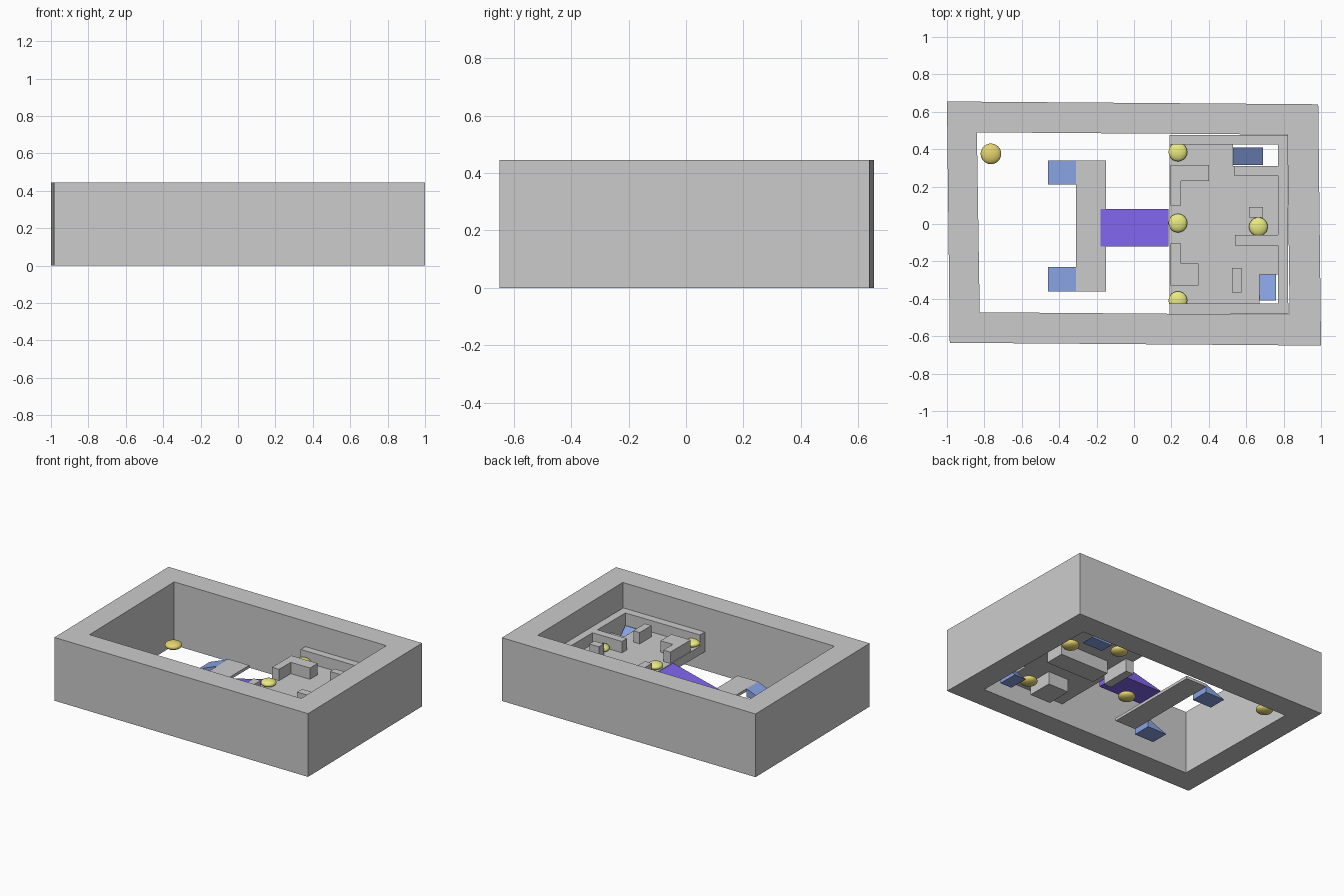
import bpy, bmesh

if "Cube" in bpy.data.objects:
    bpy.data.objects.remove(bpy.data.objects["Cube"])


def material(name, rgb):
    m = bpy.data.materials.new(name)
    m.diffuse_color = (*rgb, 1)
    m.use_nodes = True
    m.node_tree.nodes["Principled BSDF"].inputs["Base Color"].default_value = m.diffuse_color
    return m


BLUE = material("ramp_blue", (0.25, 0.37, 0.78))
VIOLET = material("ramp_violet", (0.22, 0.13, 0.85))
YELLOW = material("upper_yellow", (0.82, 0.82, 0.22))
GOLD = material("lower_gold", (0.78, 0.66, 0.16))


def finish(bm, name, mat=None):
    bmesh.ops.recalc_face_normals(bm, faces=bm.faces)
    me = bpy.data.meshes.new(name)
    bm.to_mesh(me)
    bm.free()
    ob = bpy.data.objects.new(name, me)
    bpy.context.collection.objects.link(ob)
    if mat:
        me.materials.append(mat)
    return ob


def extrude(name, pts, vec, mat=None):
    """Closed 3D profile swept along vec."""
    bm = bmesh.new()
    f = bm.faces.new([bm.verts.new(p) for p in pts])
    r = bmesh.ops.extrude_face_region(bm, geom=[f])
    vs = [v for v in r["geom"] if isinstance(v, bmesh.types.BMVert)]
    bmesh.ops.translate(bm, verts=vs, vec=vec)
    return finish(bm, name, mat)


def plan(name, pts, z0, z1):
    return extrude(name, [(x, y, z0) for x, y in pts], (0, 0, z1 - z0))


def box(name, x0, x1, y0, y1, z0, z1):
    return plan(name, [(x0, y0), (x1, y0), (x1, y1), (x0, y1)], z0, z1)


def ramp_x(name, low, high, y0, y1, z0, z1, mat):
    pts = [(low, y0, z0), (high, y0, z0), (high, y0, z1)]
    return extrude(name, pts, (0, y1 - y0, 0), mat)


def ramp_y(name, low, high, x0, x1, z0, z1, mat):
    pts = [(x0, low, z0), (x0, high, z0), (x0, high, z1)]
    return extrude(name, pts, (x1 - x0, 0, 0), mat)


# Outer boundary wall: slightly skewed rectangular ring
outer = [(-1, .655), (.985, .64), (1, -.65), (-.985, -.635)]
inner = [(-.84, .49), (.82, .478), (.832, -.485), (-.825, -.472)]
bm = bmesh.new()
rings = [[bm.verts.new((x, y, z)) for x, y in loop]
         for loop, z in ((outer, 0), (outer, .445), (inner, .445), (inner, 0))]
for k in range(4):
    a, b = rings[k], rings[(k + 1) % 4]
    for i in range(4):
        j = (i + 1) % 4
        bm.faces.new((a[i], a[j], b[j], b[i]))
finish(bm, "boundary_wall")

# Middle bridge with its two entry ramps and the ramp to the upper deck
box("bridge", -.31, -.15, -.36, .34, .08, .10)
for y in (-.36, .21):
    ramp_x("entry_ramp", -.46, -.31, y, y + .13, .04, .10, BLUE)
ramp_x("deck_ramp", -.18, .185, -.12, .08, .10, .19, VIOLET)

# Upper deck with two stairwell notches
plan("upper_deck", [(.19, -.43), (.67, -.43), (.67, -.27), (.77, -.27),
                    (.77, .31), (.53, .31), (.53, .43), (.19, .43)], .13, .19)
ramp_x("back_stair_ramp", .69, .53, .315, .41, .04, .19, BLUE)
ramp_y("front_stair_ramp", -.27, -.41, .67, .76, .04, .19, BLUE)

# Deck parapet
plan("parapet", [(.19, -.48), (.825, -.48), (.82, .477), (.19, .477), (.19, .425),
                 (.77, .425), (.77, -.425), (.19, -.425)], .13, .27)

# Walls on the deck
plan("back_cover_wall", [(.195, .10), (.25, .10), (.25, .23), (.40, .23),
                         (.40, .315), (.195, .315)], .19, .27)
plan("front_cover_wall", [(.195, -.33), (.345, -.33), (.345, -.21), (.25, -.21),
                          (.25, -.105), (.195, -.105)], .19, .27)
for x0, x1, y0, y1 in ((.535, .77, .26, .31), (.615, .69, .035, .09),
                       (.54, .77, -.115, -.06), (.525, .575, -.365, -.235)):
    box("deck_wall", x0, x1, y0, y1, .19, .27)

# Walls under the deck
for x0, x1, y0, y1 in ((.19, .25, 0, .22), (.32, .70, -.02, .12), (.36, .52, -.40, -.22)):
    box("lower_wall", x0, x1, y0, y1, .04, .14)


# Flattened balls on the deck and at ground level
def ball(name, x, y, z, r, mat):
    bm = bmesh.new()
    bmesh.ops.create_uvsphere(bm, u_segments=32, v_segments=16, radius=r)
    bmesh.ops.scale(bm, verts=bm.verts, vec=(1, 1, .48))
    bmesh.ops.translate(bm, verts=bm.verts, vec=(x, y, z))
    for f in bm.faces:
        f.smooth = True
    finish(bm, name, mat)


for x, y in ((.235, .385), (.235, .005), (.235, -.41), (.665, -.015)):
    ball("deck_ball", x, y, .21, .05, YELLOW)
for x, y in ((-.765, .375), (.01, -.06), (.415, .35), (.70, .21), (.61, -.31)):
    ball("ground_ball", x, y, .066, .055, GOLD)
